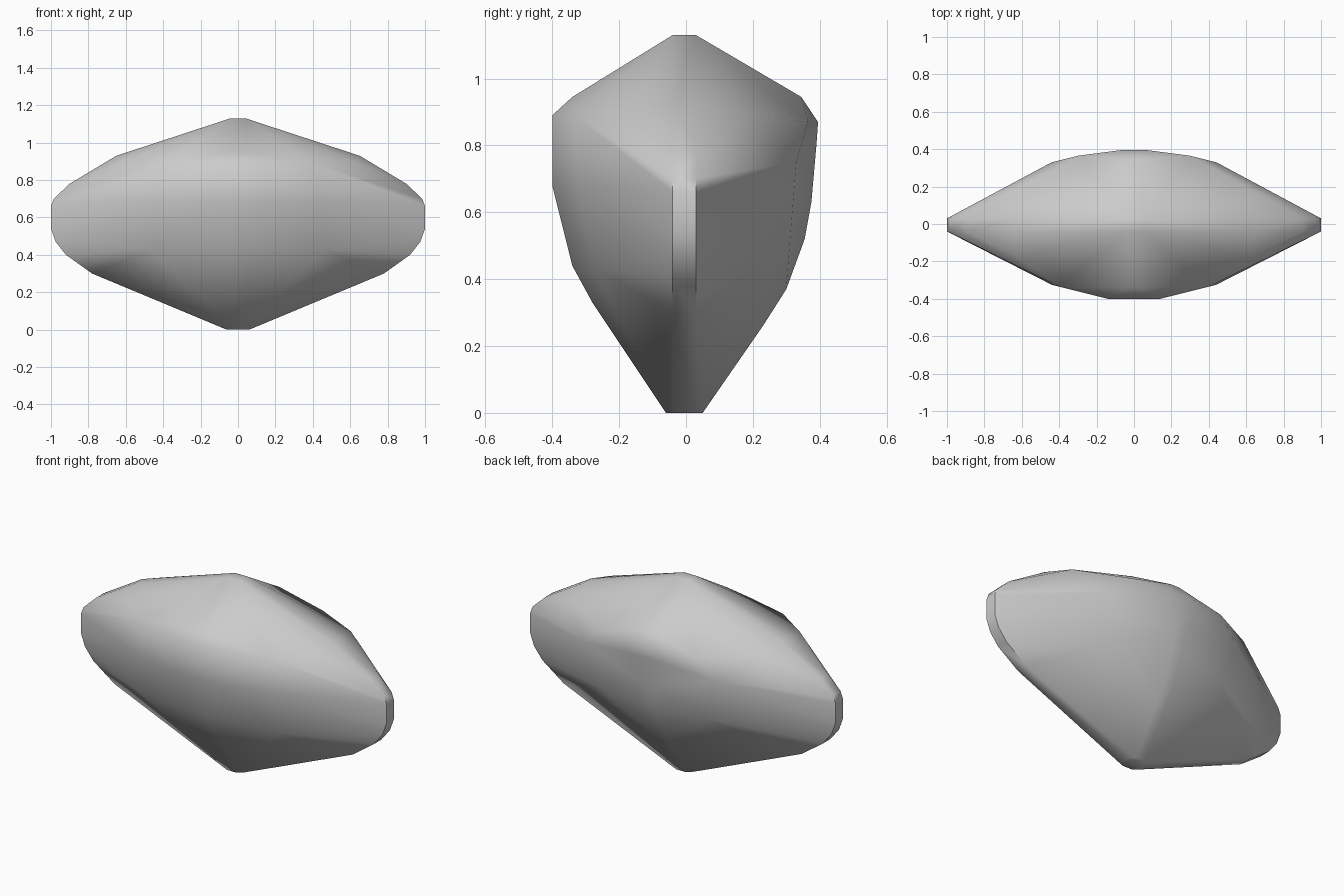
import bpy
import bmesh
import math

# Remove the default object
default_cube = bpy.data.objects.get("Cube")
if default_cube:
    bpy.data.objects.remove(default_cube, do_unlink=True)


def make_material(name, colour):
    material = bpy.data.materials.new(name)
    material.use_nodes = True
    material.diffuse_color = colour
    shader = material.node_tree.nodes["Principled BSDF"]
    shader.inputs["Base Color"].default_value = colour
    return material


# Thin side outline (x, z), given a small thickness front and back
side_outline = [(.04, 1.13), (.65, .93), (.9, .78), (.985, .7), (1, .66),
                (1, .54), (.975, .47), (.92, .4), (.78, .3), (.06, 0)]
front_thickness, back_thickness = -.04, .03

# Middle profiles (y, z) of the front and back
front_profile = [(-.34, .945), (-.34, .44), (-.28, .33), (-.06, 0)]
back_profile = [(.345, .945), (.375, .63), (.355, .52),
                (.3, .37), (.23, .26), (.05, 0)]

# Rounded belly points (x, y, z) of the front and back
front_belly = [(.14, -.4, .89), (.14, -.4, .68), (.4, -.335, .89),
               (.44, -.325, .68), (.62, -.18, .9), (.46, -.27, .43)]
back_belly = [(.07, .395, .87), (.07, .39, .8), (.3, .365, .87),
              (.44, .33, .75), (.6, .2, .89), (.35, .31, .5)]

points = front_belly + back_belly
for x, z in side_outline:
    points += [(x, front_thickness, z), (x, back_thickness, z)]
for y, z in front_profile + back_profile:
    points.append((.03, y, z))


def build_hull(name, half_points, material):
    # Mirror the points across the middle and wrap them in a closed skin
    mesh = bpy.data.meshes.new(name)
    bm = bmesh.new()
    for x, y, z in half_points:
        bm.verts.new((x, y, z))
        bm.verts.new((-x, y, z))
    result = bmesh.ops.convex_hull(bm, input=bm.verts[:])
    spare = set(result["geom_interior"]) | set(result["geom_unused"])
    spare_verts = [v for v in spare if isinstance(v, bmesh.types.BMVert)]
    bmesh.ops.delete(bm, geom=spare_verts, context="VERTS")
    bmesh.ops.recalc_face_normals(bm, faces=bm.faces[:])
    bm.to_mesh(mesh)
    bm.free()
    mesh.materials.append(material)
    body = bpy.data.objects.new(name, mesh)
    bpy.context.collection.objects.link(body)
    return body


# Faceted stone body with softened shading
grey = make_material("stone grey", (.6, .6, .6, 1))
stone = build_hull("stone_body", points, grey)
bpy.ops.object.select_all(action="DESELECT")
stone.select_set(True)
bpy.context.view_layer.objects.active = stone
bpy.ops.object.shade_smooth_by_angle(angle=math.radians(50))
